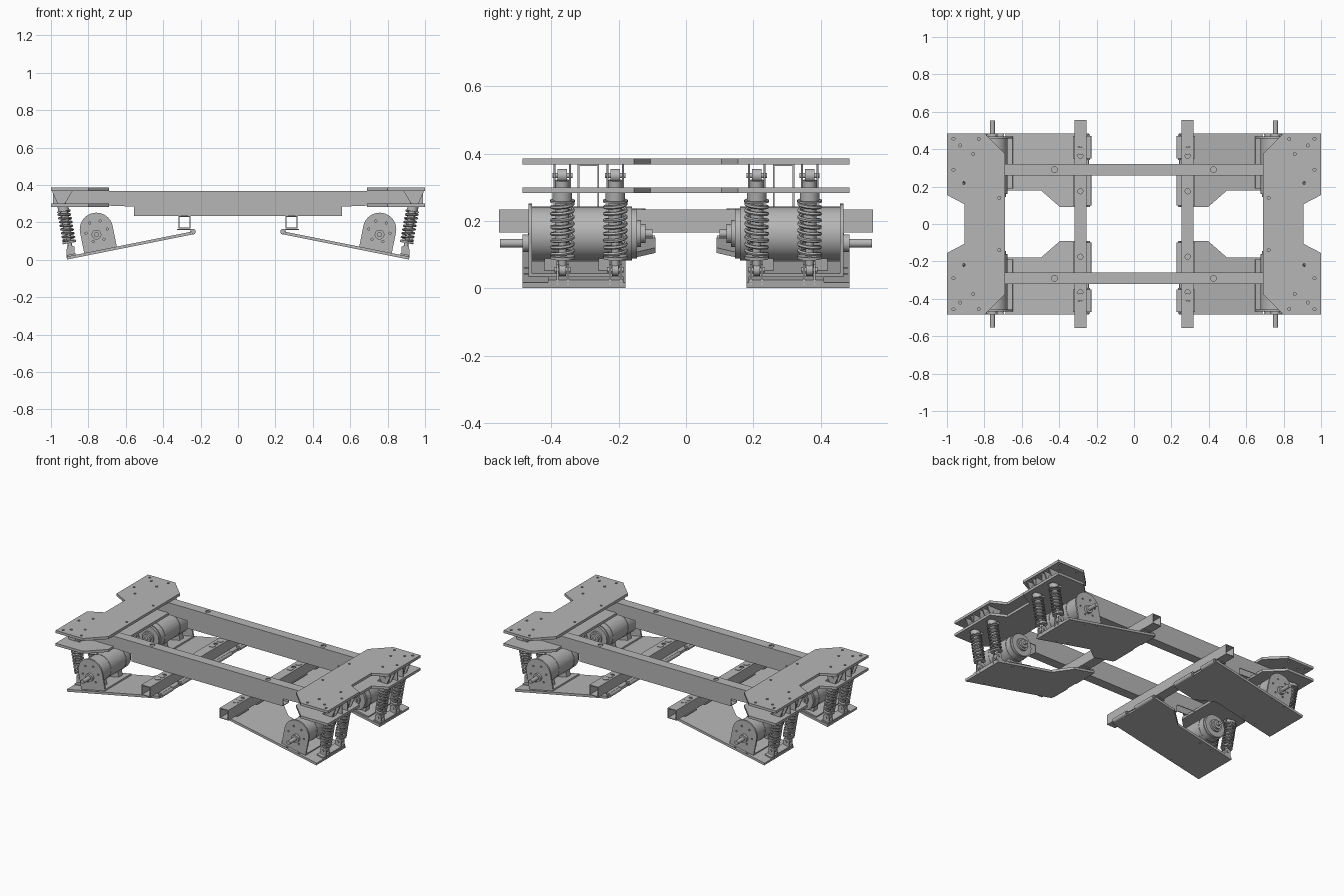
import bpy, bmesh, math
from mathutils import Matrix, Vector

cube = bpy.data.objects.get("Cube")
if cube:
    bpy.data.objects.remove(cube, do_unlink=True)

steel = bpy.data.materials.new("steel_grey")
steel.use_nodes = True
GREY = (0.47, 0.47, 0.47, 1)
steel.diffuse_color = GREY
steel.node_tree.nodes["Principled BSDF"].inputs["Base Color"].default_value = GREY

UPRIGHT = Matrix.Rotation(math.pi / 2, 4, 'X')   # profile plane becomes x-z, depth runs to -y
SLOPE = 0.197
ARM = Matrix.Translation((0.243, 0, 0.151)) @ Matrix.Rotation(SLOPE, 4, 'Y')


def finish(name, bm, mirror="xy"):
    """Turn a bmesh into an object, mirrored about the given axes."""
    bmesh.ops.recalc_face_normals(bm, faces=bm.faces)
    mesh = bpy.data.meshes.new(name)
    bm.to_mesh(mesh)
    bm.free()
    mesh.materials.append(steel)
    mesh.shade_smooth()
    mesh.set_sharp_from_angle(angle=math.radians(35))
    ob = bpy.data.objects.new(name, mesh)
    bpy.context.collection.objects.link(ob)
    if mirror:
        mod = ob.modifiers.new("Mirror", 'MIRROR')
        mod.use_axis = ("x" in mirror, "y" in mirror, False)
        mod.use_mirror_merge = False
    return ob


def circle(x, y, r, n=12):
    return [(x + r * math.cos(i * math.tau / n), y + r * math.sin(i * math.tau / n)) for i in range(n)]


def rect(x0, x1, y0, y1):
    return [(x0, y0), (x1, y0), (x1, y1), (x0, y1)]


def add_plate(bm, outline, depth, matrix=Matrix(), holes=()):
    """Flat plate with holes, extruded along the local z of the matrix."""
    part = bmesh.new()
    for loop in [outline, *holes]:
        vs = [part.verts.new((x, y, 0)) for x, y in loop]
        for a, b in zip(vs, vs[1:] + vs[:1]):
            part.edges.new((a, b))
    bmesh.ops.triangle_fill(part, edges=part.edges[:], use_beauty=True)
    out = bmesh.ops.extrude_face_region(part, geom=part.faces[:])
    moved = [g for g in out["geom"] if isinstance(g, bmesh.types.BMVert)]
    bmesh.ops.translate(part, verts=moved, vec=(0, 0, depth))
    bmesh.ops.recalc_face_normals(part, faces=part.faces)
    part.transform(matrix)
    tmp = bpy.data.meshes.new("tmp")
    part.to_mesh(tmp)
    part.free()
    bm.from_mesh(tmp)
    bpy.data.meshes.remove(tmp)


def add_rod(bm, a, b, r, matrix=Matrix(), n=24):
    a, b = matrix @ Vector(a), matrix @ Vector(b)
    turn = (b - a).to_track_quat('Z', 'Y').to_matrix().to_4x4()
    bmesh.ops.create_cone(bm, cap_ends=True, segments=n, radius1=r, radius2=r, depth=(b - a).length,
                          matrix=Matrix.Translation((a + b) / 2) @ turn)


def at_z(z):
    return Matrix.Translation((0, 0, z))


def at_y(y, base=Matrix()):
    return base @ Matrix.Translation((0, y, 0)) @ UPRIGHT


SHOCK_Y = (0.21, 0.367)

# End plates, upper and lower, with bolt holes and shock slots
half = [(0.905, 0.105), (1, 0.155), (1, 0.485), (0.8, 0.485), (0.69, 0.375)]
outline = half + [(x, -y) for x, y in reversed(half)]
bolts = [(0.83, 0.455), (0.965, 0.455), (0.93, 0.42), (0.86, 0.375), (0.91, 0.22), (0.965, 0.29), (0.72, 0.14)]
bolt_holes = [circle(x, s * y, 0.008, 10) for x, y in bolts for s in (-1, 1)]
slots = [rect(0.89, 0.968, s * y - 0.022, s * y + 0.022) for y in SHOCK_Y for s in (-1, 1)]
bm = bmesh.new()
add_plate(bm, outline, 0.017, at_z(0.368), bolt_holes)
finish("upper_end_plate", bm, "x")
bm = bmesh.new()
add_plate(bm, outline, 0.017, at_z(0.283), slots)
finish("lower_end_plate", bm, "x")

# Long hollow beams, deeper in the middle
bm = bmesh.new()
side = [(-0.99, 0.3), (-0.555, 0.3), (-0.555, 0.235), (0.555, 0.235), (0.555, 0.3), (0.99, 0.3),
        (0.99, 0.368), (-0.99, 0.368)]
side = [(x, 0.284 if z == 0.3 and abs(x) < 0.6 else z) for x, z in side]
for y in (0.322, 0.263):
    add_plate(bm, side, 0.005, at_y(y))
add_plate(bm, rect(-0.99, 0.99, 0.258, 0.322), 0.005, at_z(0.363), [circle(s * 0.425, 0.29, 0.016) for s in (-1, 1)])
add_plate(bm, rect(-0.555, 0.555, 0.258, 0.322), 0.005, at_z(0.235))
finish("main_beam", bm, "y")

# Hollow cross rails with bolt holes
bm = bmesh.new()
rail_holes = [circle(0.287, s * y, 0.014) for y in (0.175, 0.23, 0.365, 0.42) for s in (-1, 1)]
for z in (0.166, 0.229):
    add_plate(bm, rect(0.255, 0.319, -0.556, 0.556), 0.005, at_z(z), rail_holes)
for x in (0.255, 0.314):
    add_plate(bm, rect(x, x + 0.005, -0.556, 0.556), 0.068, at_z(0.166))
finish("cross_rail", bm, "x")

# Hinges below the rails
bm = bmesh.new()
for y0, y1 in ((0.1, 0.265), (0.35, 0.47)):
    add_plate(bm, rect(0.235, 0.325, y0, y1), 0.006, at_z(0.159))
    add_rod(bm, (0.241, y0, 0.15), (0.241, y1, 0.15), 0.015, n=16)
    add_rod(bm, (0.241, y0 - 0.008, 0.15), (0.241, y1 + 0.008, 0.15), 0.007, n=12)
    for y in (y0 + 0.04, y1 - 0.04):
        add_rod(bm, (0.287, y, 0.232), (0.287, y, 0.237), 0.02)
finish("hinge", bm)

# Sloping swing arms
bm = bmesh.new()
arm = [(0, 0.09), (0.155, 0.09), (0.26, 0.18), (0.687, 0.18), (0.687, 0.485), (0, 0.485)]
add_plate(bm, arm, -0.0157, ARM, [circle(u, y, 0.007, 10) for u in (0.46, 0.55) for y in (0.185 + 0.02, 0.475)])
add_plate(bm, rect(0.635, 0.683, 0.17 + 0.015, 0.41), 0.008, ARM)
finish("swing_arm", bm)

# Motor brackets: round-topped upright, foot and saddle
bm = bmesh.new()
MU, MW = 0.502, 0.112
arch = [(MU + 0.089 * math.cos(t * math.pi / 16), MW + 0.089 * math.sin(t * math.pi / 16)) for t in range(17)]
ring = [circle(MU + x, MW + y, 0.006, 8) for x, y in circle(0, -0.01, 0.058, 6)]
add_plate(bm, [(MU + 0.089, 0)] + arch + [(MU - 0.089, 0)], 0.01, at_y(0.468, ARM), ring)
add_plate(bm, rect(MU - 0.089, MU + 0.089, 0.19, 0.465), 0.009, ARM)
for y in (0.24, 0.4):
    add_plate(bm, rect(MU - 0.045, MU + 0.045, y - 0.02, y + 0.02), 0.05, ARM)
finish("motor_bracket", bm)

# Motors with end caps, bands and shafts
bm = bmesh.new()
for y0, y1, r in ((0.16, 0.458, 0.08), (0.145, 0.16, 0.074), (0.133, 0.146, 0.04), (0.12, 0.134, 0.028),
                  (0.1, 0.125, 0.012), (0.2, 0.206, 0.082), (0.36, 0.366, 0.082)):
    add_rod(bm, (MU, y0, MW), (MU, y1, MW), r, ARM, 40)
for y0, y1, r in ((0.46, 0.485, 0.026), (0.48, 0.553, 0.013)):
    add_rod(bm, (MU + 0.005, y0, 0.084), (MU + 0.005, y1, 0.084), r, ARM)
finish("motor", bm)

# Shock absorbers with their ears and pins
TOP, LOW = Vector((0.945, 0, 0.335)), Vector((0.895, 0, 0.055))
ear_top = [(0.885, 0.368), (0.995, 0.368), (0.965, 0.3), (0.925, 0.3)]
ear_low = [(0.872, 0.02), (0.918, 0.01), (0.915, 0.07), (0.895, 0.08), (0.875, 0.07)]
ears, shocks = bmesh.new(), bmesh.new()
for y in SHOCK_Y:
    for dy in (-0.02, 0.026):
        add_plate(ears, ear_top, 0.006, at_y(y + dy))
        add_plate(ears, ear_low, 0.006, at_y(y + dy * 0.7))
    off = Vector((0, y, 0))
    for end, w, r in ((TOP, 0.03, 0.008), (LOW, 0.024, 0.008), (TOP, 0.014, 0.02), (LOW, 0.01, 0.018)):
        add_rod(shocks, end + off - Vector((0, w, 0)), end + off + Vector((0, w, 0)), r, n=16)
    for t0, t1, r in ((0, 1, 0.012), (0.3, 0.95, 0.02), (0.73, 0.84, 0.029), (0.72, 0.74, 0.037), (0.12, 0.15, 0.036)):
        add_rod(shocks, LOW.lerp(TOP, t0) + off, LOW.lerp(TOP, t1) + off, r)
finish("shock_ears", ears)
finish("shock_absorber", shocks)

# Coil springs swept along a helix
curve = bpy.data.curves.new("spring_path", 'CURVE')
curve.dimensions = '3D'
curve.bevel_depth = 0.006
curve.bevel_resolution = 1
curve.use_fill_caps = True
axis = (TOP - LOW).normalized()
across = axis.cross(Vector((0, 1, 0)))
TURNS, STEPS = 8, 18
for y in SHOCK_Y:
    line = curve.splines.new('POLY')
    line.points.add(TURNS * STEPS)
    for i, p in enumerate(line.points):
        f, ang = i / (TURNS * STEPS), i * math.tau / STEPS
        pos = LOW.lerp(TOP, 0.15 + 0.57 * f) + across * 0.031 * math.cos(ang)
        p.co = (pos.x, y + 0.031 * math.sin(ang), pos.z, 1)
path = bpy.data.objects.new("spring_path", curve)
bpy.context.collection.objects.link(path)
bpy.context.view_layer.update()
bm = bmesh.new()
bm.from_mesh(bpy.data.meshes.new_from_object(path))
bpy.data.objects.remove(path)
finish("coil_spring", bm)
